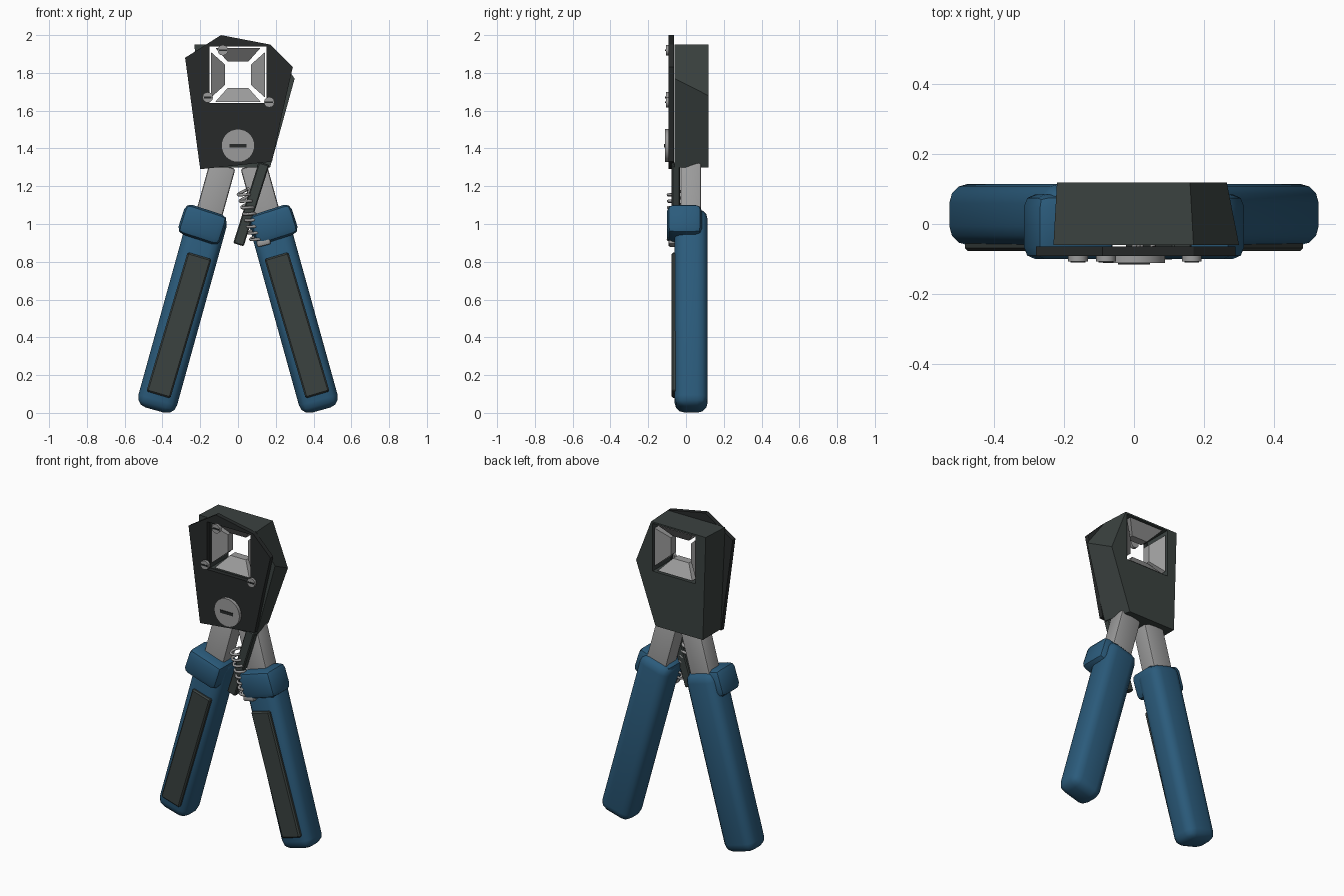
import bpy, bmesh, math
from mathutils import Matrix, Vector

cube = bpy.data.objects.get("Cube")
if cube:
    bpy.data.objects.remove(cube, do_unlink=True)


def material(name, rgb):
    m = bpy.data.materials.new(name)
    m.use_nodes = True
    m.diffuse_color = (*rgb, 1)
    m.node_tree.nodes["Principled BSDF"].inputs["Base Color"].default_value = (*rgb, 1)
    return m


BLUE = material("blue rubber", (0.024, 0.105, 0.2))
DARK = material("dark grey", (0.043, 0.054, 0.051))
BLACK = material("blackened steel", (0.02, 0.023, 0.023))
STEEL = material("bare steel", (0.33, 0.33, 0.33))


def finish(name, bm, mat, matrix=Matrix(), smooth=True):
    bmesh.ops.recalc_face_normals(bm, faces=bm.faces)
    bm.transform(matrix)
    me = bpy.data.meshes.new(name)
    bm.to_mesh(me)
    bm.free()
    me.materials.append(mat)
    ob = bpy.data.objects.new(name, me)
    bpy.context.scene.collection.objects.link(ob)
    if smooth:
        bpy.ops.object.select_all(action='DESELECT')
        ob.select_set(True)
        bpy.context.view_layer.objects.active = ob
        bpy.ops.object.shade_smooth_by_angle(angle=math.radians(35))
    return ob


def tilted(x, y, z, degrees):
    return Matrix.Translation((x, y, z)) @ Matrix.Rotation(math.radians(degrees), 4, 'Y')


def box(name, size, mat, matrix, bevel=0.0, segments=2):
    bm = bmesh.new()
    bmesh.ops.create_cube(bm, size=1)
    bm.transform(Matrix.Diagonal((*size, 1)))
    if bevel:
        bmesh.ops.bevel(bm, geom=bm.edges[:], offset=bevel, segments=segments,
                        profile=0.5, affect='EDGES')
    return finish(name, bm, mat, matrix)


def disc(name, radius, depth, mat, x, y, z, sides=24):
    bm = bmesh.new()
    bmesh.ops.create_cone(bm, cap_ends=True, segments=sides, radius1=radius,
                          radius2=radius, depth=depth)
    turn = Matrix.Rotation(math.radians(90), 4, 'X')
    return finish(name, bm, mat, Matrix.Translation((x, y, z)) @ turn)


def loft(name, front, back, y0, y1, mat):
    """Solid between a front outline and a back outline, both in x and z."""
    bm = bmesh.new()
    a = [bm.verts.new((x, y0, z)) for x, z in front]
    b = [bm.verts.new((x, y1, z)) for x, z in back]
    bm.faces.new(a)
    bm.faces.new(b[::-1])
    for i in range(len(a)):
        j = (i + 1) % len(a)
        bm.faces.new((a[j], a[i], b[i], b[j]))
    return finish(name, bm, mat, smooth=False)


def cut(ob, cutter):
    mod = ob.modifiers.new("opening", 'BOOLEAN')
    mod.operation = 'DIFFERENCE'
    mod.solver = 'EXACT'
    mod.object = cutter
    deps = bpy.context.evaluated_depsgraph_get()
    me = bpy.data.meshes.new_from_object(ob.evaluated_get(deps))
    ob.modifiers.clear()
    ob.data = me


# Head: thick body and thin front plate, both with a square opening
body = loft("head_body",
            [(-.2, 1.3), (-.23, 1.95), (.17, 1.95), (.3, 1.77), (.17, 1.3)],
            [(-.2, 1.3), (-.22, 1.95), (.16, 1.95), (.265, 1.68), (.13, 1.3)],
            -.06, .118, DARK)
outline = [(-.2, 1.29), (-.28, 1.88), (-.09, 2.0), (.17, 1.95),
           (.29, 1.83), (.235, 1.59), (.18, 1.33)]
plate = loft("front_plate", outline, outline, -.092, -.064, BLACK)
cutter = box("opening_cutter", (.3, .6, .3), DARK, Matrix.Translation((0, 0, 1.79)))
cutter.hide_render = True
for ob in (body, plate):
    cut(ob, cutter)
bpy.data.objects.remove(cutter, do_unlink=True)

# Four wedge jaws pointing into the opening
for i, side in enumerate(("top", "left", "bottom", "right")):
    bm = bmesh.new()
    for r, half, y in ((.143, .12, -.06), (.07, .055, 0), (.07, .055, .05), (.143, .12, .11)):
        for s in (-1, 1):
            bm.verts.new((s * half, y, r))
    bmesh.ops.convex_hull(bm, input=bm.verts[:])
    finish(side + "_jaw", bm, STEEL, tilted(0, 0, 1.79, 90 * i), smooth=False)

# Pivot bolt and small plate screws, all slotted
disc("pivot_bolt", .088, .04, STEEL, 0, -.092, 1.415, 32)
box("pivot_slot", (.09, .006, .018), BLACK, Matrix.Translation((0, -.113, 1.415)))
for i, (x, z) in enumerate(((-.16, 1.67), (.165, 1.645), (-.08, 1.92))):
    disc(f"plate_screw_{i + 1}", .028, .02, STEEL, x, -.097, z, 12)
    box(f"screw_slot_{i + 1}", (.042, .004, .009), BLACK, Matrix.Translation((x, -.108, z)))

# Handles, mirrored left and right
LEAN = 15.5
for side, s in (("left", 1), ("right", -1)):
    def at(x, y, z, lean=LEAN):
        return tilted(s * x, y, z, -s * lean)
    box(side + "_arm", (.14, .11, .5), STEEL, at(.148, .025, 1.07), .012)
    box(side + "_handle", (.212, .175, 1.09), BLUE, at(.294, .027, .54), .055, 3)
    box(side + "_collar", (.235, .185, .165), BLUE, at(.188, -.008, .997, 18), .035, 2)
    box(side + "_grip_insert", (.132, .03, .768), DARK, at(.3125, -.062, .464, 16.5), .008, 1)

# Locking lever
box("lock_lever", (.058, .045, .45), DARK, tilted(.07, -.053, 1.105, 17.5), .006, 1)

# Return spring and its anchor
start, end = Vector((.025, -.065, 1.18)), Vector((.1, -.065, .91))
axis = (end - start).normalized()
across = axis.cross(Vector((0, 1, 0)))
curve = bpy.data.curves.new("return_spring", 'CURVE')
curve.dimensions = '3D'
curve.bevel_depth = .008
curve.bevel_resolution = 1
curve.use_fill_caps = True
spline = curve.splines.new('POLY')
turns, steps = 8, 14
count = turns * steps
spline.points.add(count)
for i, p in enumerate(spline.points):
    t = 2 * math.pi * i / steps
    pos = start.lerp(end, i / count) + .03 * (math.cos(t) * across + math.sin(t) * Vector((0, 1, 0)))
    p.co = (*pos, 1)
curve.materials.append(STEEL)
bpy.context.scene.collection.objects.link(bpy.data.objects.new("return_spring", curve))
box("spring_anchor", (.075, .05, .035), STEEL, tilted(.135, -.068, .902, -14), .01, 2)
